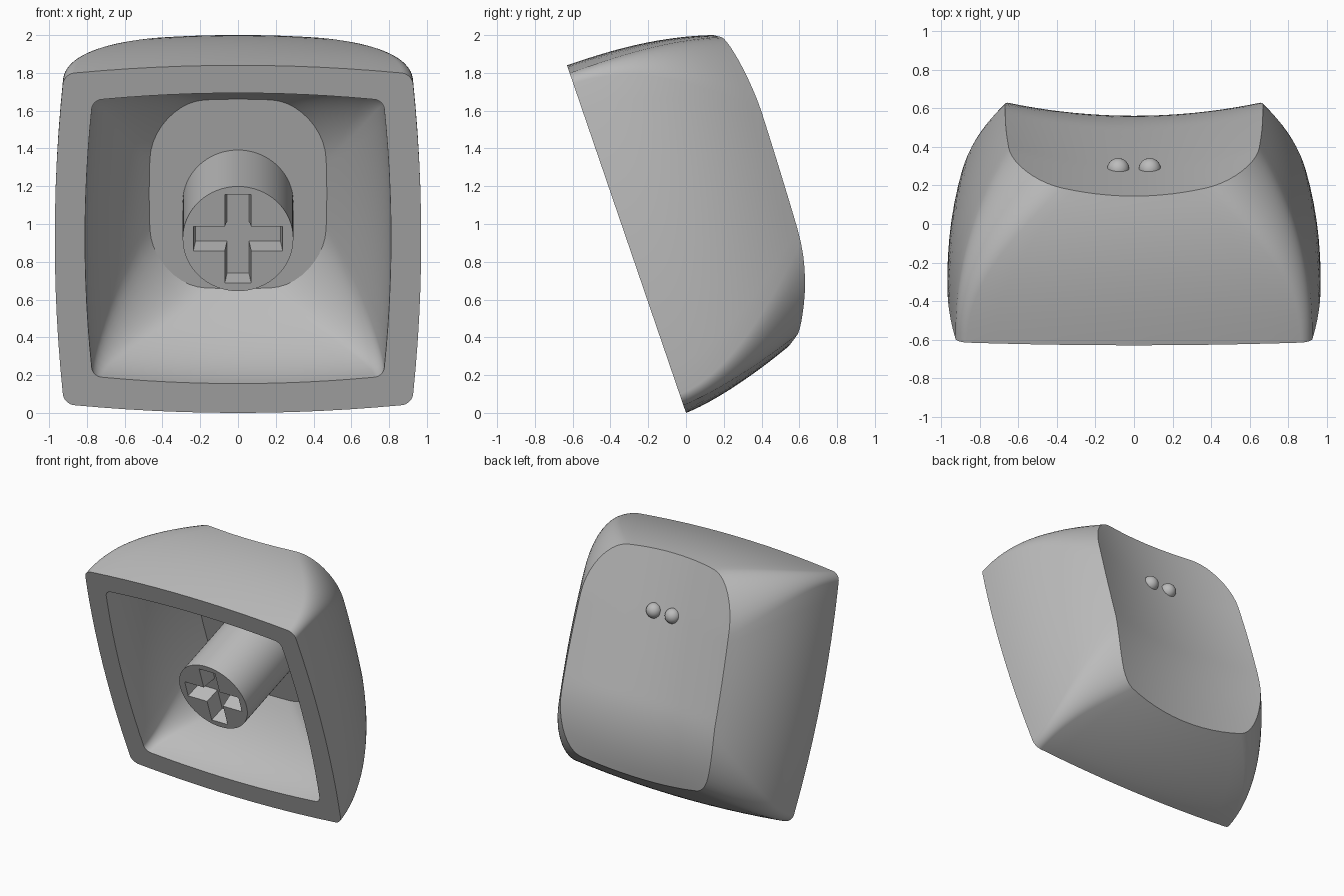
import bpy, bmesh, math
from mathutils import Vector

cube = bpy.data.objects.get("Cube")
if cube:
    bpy.data.objects.remove(cube)

grey = bpy.data.materials.new("grey_plastic")
grey.use_nodes = True
COLOUR = (0.5, 0.5, 0.5, 1)
grey.diffuse_color = COLOUR
grey.node_tree.nodes["Principled BSDF"].inputs["Base Color"].default_value = COLOUR

TILT = math.atan2(0.63, 1.84)
HEIGHT = 1.945
MID = HEIGHT / 2


def place(x, v, w):
    """Cap space (across, up the open base, depth towards the dish) to world."""
    c, s = math.cos(TILT), math.sin(TILT)
    return Vector((x, c * w - s * v, c * v + s * w))


def finish(name, bm, angle=30):
    bmesh.ops.recalc_face_normals(bm, faces=bm.faces)
    mesh = bpy.data.meshes.new(name)
    bm.to_mesh(mesh)
    bm.free()
    mesh.materials.append(grey)
    obj = bpy.data.objects.new(name, mesh)
    bpy.context.collection.objects.link(obj)
    smooth(obj, angle)
    return obj


def smooth(obj, angle):
    bpy.ops.object.select_all(action="DESELECT")
    obj.select_set(True)
    bpy.context.view_layer.objects.active = obj
    bpy.ops.object.shade_smooth_by_angle(angle=math.radians(angle))


def loft(bm, rings, start=None, end=None):
    """Skin closed rings of equal size, with optional pole points or flat ends."""
    loops = [[bm.verts.new(place(*p)) for p in ring] for ring in rings]
    n = len(loops[0])
    for a, b in zip(loops, loops[1:]):
        for i in range(n):
            j = (i + 1) % n
            bm.faces.new((a[i], a[j], b[j], b[i]))
    for loop, pole in ((loops[0], start), (loops[-1], end)):
        if pole is None:
            bm.faces.new(loop)
        else:
            tip = bm.verts.new(place(*pole))
            for i in range(n):
                bm.faces.new((loop[i], loop[(i + 1) % n], tip))


# Rounded square section with slightly bowed sides
ARC, SIDE = 10, 12
SLOTS = [(q, i) for q in range(4) for i in range(ARC + SIDE)]


def section(slot, r):
    q, i = slot
    if i <= ARC:
        t = math.pi / 2 * i / ARC
        a, b = 1 - r + r * math.cos(t), 1 - r + r * math.sin(t)
    else:
        a, b = (1 - r) * (1 - 2 * (i - ARC) / SIDE), 1
    for _ in range(q):
        a, b = -b, a
    return a * (1 - 0.05 * b * b), b * (1 - 0.05 * a * a)


def outer(slot, w):
    a, b = section(slot, 0.06 + 0.44 * (w / 0.88) ** 2)
    low, high = 0.316 * w ** 1.5, HEIGHT - 0.182 * w ** 2.5
    half = 0.97 - 0.30 * (w / 0.88) ** 2.3
    return a * half, (low + high) / 2 + b * (high - low) / 2, w


CEILING = 0.6


def inner(slot, w):
    t = (w / CEILING) ** 2
    a, b = section(slot, 0.06 + 0.55 * t)
    low, high = 0.164 + 0.326 * t, 1.79 - 0.24 * t
    return a * (0.81 - 0.34 * t), (low + high) / 2 + b * (high - low) / 2, w


def dish(x, v):
    drop = 0.16 * (max(0, 0.75 - v) / 0.6) ** 2
    hollow = 0.16 + 0.10 * min(1, max(0, (v - 0.3) / 1.1))
    return 0.785 - drop + hollow * x * x


def rim_depth(slot):
    lo, hi = 0.3, 1.1
    for _ in range(30):
        w = (lo + hi) / 2
        x, v, _w = outer(slot, w)
        lo, hi = (w, hi) if w < dish(x, v) else (lo, w)
    return lo


# Cap shell: dish, outer walls, base lip, inner walls and ceiling in one skin
depths = [rim_depth(s) for s in SLOTS]
rim = [outer(s, d) for s, d in zip(SLOTS, depths)]
rings = []
for k in range(1, 16):
    t = k / 16
    ring = [(x * t, MID + (v - MID) * t) for x, v, w in rim]
    rings.append([(x, v, dish(x, v)) for x, v in ring])
for k in range(17):
    rings.append([outer(s, d * (1 - k / 16)) for s, d in zip(SLOTS, depths)])
for k in range(13):
    rings.append([inner(s, CEILING * k / 12) for s in SLOTS])
bm = bmesh.new()
loft(bm, rings, start=(0, MID, dish(0, MID)), end=(0, 1.02, CEILING))
finish("cap_shell", bm)


# Stem with a cross-shaped socket
def circle(w, r=0.293, n=64):
    return [(r * math.cos(math.tau * i / n), MID + r * math.sin(math.tau * i / n), w)
            for i in range(n)]


def cross(w, inset):
    long_x, long_v = 0.237 - inset, 0.247 - inset
    thin_x, thin_v = 0.07 - inset, 0.068 - inset
    quarter = [(long_x, thin_v), (thin_x, thin_v), (thin_x, long_v)]
    mirrored = [(-x, v) for x, v in reversed(quarter)]
    half = quarter + mirrored
    points = half + [(-x, -v) for x, v in half]
    return [(x, MID + v, w) for x, v in points]


bm = bmesh.new()
loft(bm, [circle(0.005), circle(CEILING + 0.02)])
stem = finish("stem", bm)
bm = bmesh.new()
loft(bm, [cross(-0.02, -0.002), cross(0.13, 0.012)])
cutter = finish("socket_cutter", bm)
cutter.hide_render = True
cut = stem.modifiers.new("socket", "BOOLEAN")
cut.operation = "DIFFERENCE"
cut.solver = "EXACT"
cut.object = cutter
bpy.ops.object.select_all(action="DESELECT")
stem.select_set(True)
bpy.context.view_layer.objects.active = stem
bpy.ops.object.modifier_apply(modifier=cut.name)
bpy.data.objects.remove(cutter)
smooth(stem, 30)

# Pair of round touch bumps on the dish
for side, name in ((1, "left_bump"), (-1, "right_bump")):
    bm = bmesh.new()
    bmesh.ops.create_uvsphere(bm, u_segments=24, v_segments=14, radius=0.058)
    bmesh.ops.translate(bm, verts=bm.verts, vec=place(side * 0.082, 1.40, 0.78))
    finish(name, bm, 60)
